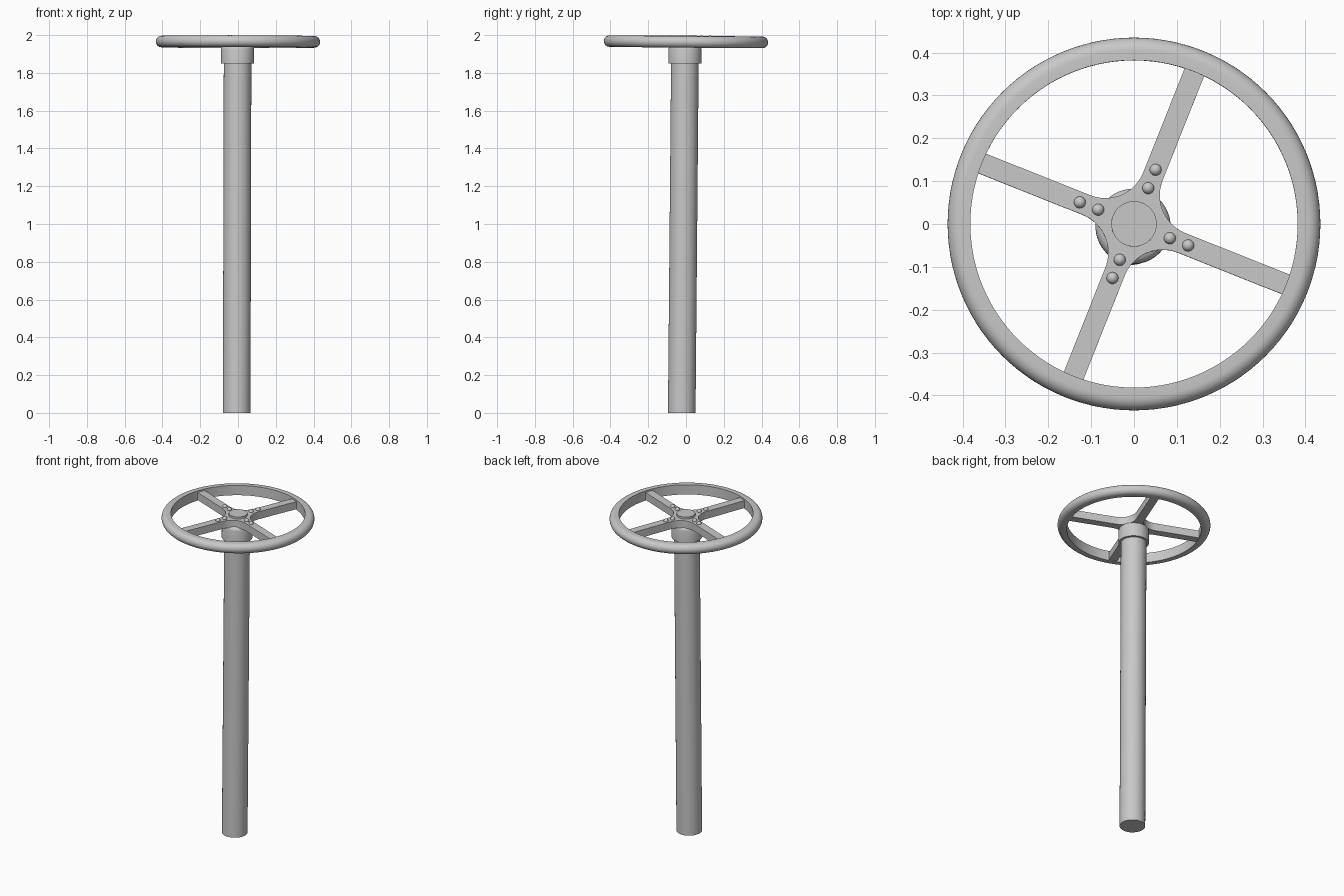
import bpy, bmesh
from math import sin, cos, pi, radians
from mathutils import Matrix, Vector

cube = bpy.data.objects.get("Cube")
if cube:
    bpy.data.objects.remove(cube, do_unlink=True)

GREY = (0.58, 0.58, 0.58, 1)
mat = bpy.data.materials.new("plain grey")
mat.use_nodes = True
mat.diffuse_color = GREY
mat.node_tree.nodes["Principled BSDF"].inputs["Base Color"].default_value = GREY

# Everything leans slightly along the column axis
base = Vector((-0.007, -0.0225, 0))
axis = (Vector((-0.002, -0.005, 1.965)) - base).normalized()
lean = Vector((0, 0, 1)).rotation_difference(axis).to_matrix().to_4x4()
column_frame = Matrix.Translation(base) @ lean
WHEEL_Z = 1.965
wheel_frame = Matrix.Translation((0, 0, WHEEL_Z)) @ lean
spoke_angles = [radians(-21.7 + 90 * i) for i in range(4)]


def finish(name, bm, frame):
    bmesh.ops.recalc_face_normals(bm, faces=bm.faces)
    mesh = bpy.data.meshes.new(name)
    bm.to_mesh(mesh)
    bm.free()
    mesh.materials.append(mat)
    obj = bpy.data.objects.new(name, mesh)
    bpy.context.collection.objects.link(obj)
    obj.matrix_world = frame
    bpy.ops.object.select_all(action="DESELECT")
    obj.select_set(True)
    bpy.context.view_layer.objects.active = obj
    bpy.ops.object.shade_smooth_by_angle(angle=radians(35))
    return obj


def lathe(name, profile, frame, closed=False, steps=64):
    """Spin (radius, height) points round z; open ends are capped."""
    bm = bmesh.new()
    rings = [[bm.verts.new((r * cos(2 * pi * i / steps), r * sin(2 * pi * i / steps), z))
              for i in range(steps)] for r, z in profile]
    pairs = list(zip(rings, rings[1:]))
    if closed:
        pairs.append((rings[-1], rings[0]))
    else:
        bm.faces.new(rings[0])
        bm.faces.new(rings[-1])
    for a, b in pairs:
        for i in range(steps):
            j = (i + 1) % steps
            bm.faces.new((a[i], a[j], b[j], b[i]))
    return finish(name, bm, frame)


# Column and the collar beneath the wheel
lathe("column", [(0.073, 0), (0.073, 1.88)], column_frame)
lathe("collar", [(0.0875, 1.85), (0.0875, 1.925), (0.085, 1.934),
                 (0.079, 1.941), (0.07, 1.946)], column_frame)

# Rim: flat inner wall, rounded outside
half = 0.0305
section = [(0.382, -half)]
section += [(0.4045 + half * cos(a), half * sin(a))
            for a in (pi * (k / 14 - 0.5) for k in range(15))]
section += [(0.382, half)]
lathe("rim", section, wheel_frame, closed=True, steps=112)

# Hub and four spokes as one outline, with curved webs between the spokes
TOP, BOTTOM = 0.02, -0.027
w, fillet, reach = 0.0245, 0.095, 0.388
outline = []
for ang in spoke_angles:
    turn = Matrix.Rotation(ang, 3, "Z")
    c = w + fillet
    pts = [(reach, -w), (reach, w)]
    pts += [(c + fillet * cos(t), c + fillet * sin(t))
            for t in (-pi / 2 - pi / 2 * k / 12 for k in range(13))]
    outline += [turn @ Vector((x, y, BOTTOM)) for x, y in pts]
bm = bmesh.new()
face = bm.faces.new([bm.verts.new(p) for p in outline])
raised = bmesh.ops.extrude_face_region(bm, geom=[face], use_keep_orig=True)["geom"]
bmesh.ops.translate(bm, vec=(0, 0, TOP - BOTTOM),
                    verts=[v for v in raised if isinstance(v, bmesh.types.BMVert)])
finish("hub_and_spokes", bm, wheel_frame)

# Raised centre cap
lathe("centre_cap", [(0.053, TOP - 0.005), (0.053, 0.033)], wheel_frame, steps=48)

# Two domed rivets on each spoke
for n, ang in enumerate(spoke_angles):
    for k, r in enumerate((0.09, 0.136)):
        bm = bmesh.new()
        bmesh.ops.create_uvsphere(bm, u_segments=20, v_segments=12, radius=0.0138)
        spot = Matrix.Translation((r * cos(ang), r * sin(ang), TOP))
        finish(f"rivet_{n + 1}_{k + 1}", bm, wheel_frame @ spot)
